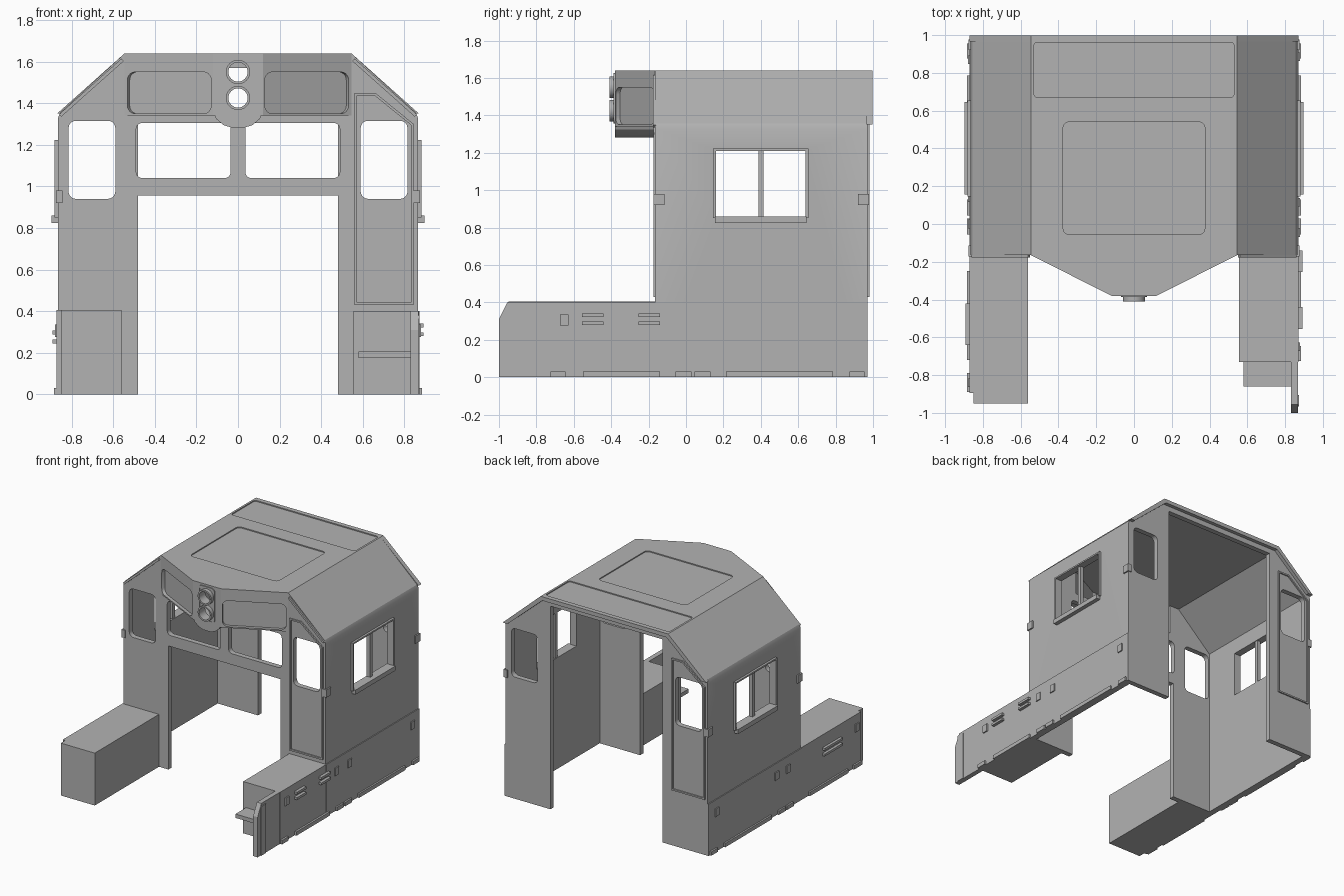
import bpy, bmesh, math
from mathutils import Vector

old = bpy.data.objects.get("Cube")
if old:
    bpy.data.objects.remove(old, do_unlink=True)

GREY = bpy.data.materials.new("plain_grey")
GREY.use_nodes = True
GREY.diffuse_color = (0.45, 0.45, 0.45, 1)
GREY.node_tree.nodes["Principled BSDF"].inputs["Base Color"].default_value = (0.45, 0.45, 0.45, 1)

FRONT, BACK, SIDE = -0.165, 0.97, 0.865


def place(axis, p, t):
    u, v = p
    return {"x": (t, u, v), "y": (u, t, v), "z": (u, v, t)}[axis]


def finish(name, bm):
    bmesh.ops.recalc_face_normals(bm, faces=bm.faces[:])
    mesh = bpy.data.meshes.new(name)
    bm.to_mesh(mesh)
    bm.free()
    mesh.materials.append(GREY)
    ob = bpy.data.objects.new(name, mesh)
    bpy.context.collection.objects.link(ob)
    return ob


def prism(name, axis, pts, a, b):
    """Extrude a flat outline along an axis from a to b."""
    bm = bmesh.new()
    lo = [bm.verts.new(place(axis, p, a)) for p in pts]
    hi = [bm.verts.new(place(axis, p, b)) for p in pts]
    bm.faces.new(lo)
    bm.faces.new(hi)
    for i in range(len(pts)):
        j = (i + 1) % len(pts)
        bm.faces.new((lo[i], lo[j], hi[j], hi[i]))
    return finish(name, bm)


def ring(name, axis, outer, inner, a, b):
    """Frame between two outlines that have the same point count."""
    bm = bmesh.new()
    loops = [[bm.verts.new(place(axis, p, t)) for p in pts]
             for pts, t in ((outer, a), (outer, b), (inner, b), (inner, a))]
    for k in range(4):
        p, q = loops[k], loops[(k + 1) % 4]
        for i in range(len(outer)):
            j = (i + 1) % len(outer)
            bm.faces.new((p[i], p[j], q[j], q[i]))
    return finish(name, bm)


def rect(u0, u1, v0, v1, r=0):
    u0, u1 = sorted((u0, u1))
    if not r:
        return [(u0, v0), (u1, v0), (u1, v1), (u0, v1)]
    pts = []
    corners = ((u1 - r, v1 - r), (u0 + r, v1 - r), (u0 + r, v0 + r), (u1 - r, v0 + r))
    for k, (cu, cv) in enumerate(corners):
        for i in range(6):
            t = math.pi / 2 * (k + i / 5)
            pts.append((cu + r * math.cos(t), cv + r * math.sin(t)))
    return pts


def circle(u, v, r, n=32):
    return [(u + r * math.cos(2 * math.pi * i / n), v + r * math.sin(2 * math.pi * i / n)) for i in range(n)]


def box(name, x0, x1, y0, y1, z0, z1):
    return prism(name, "z", rect(x0, x1, y0, y1), z0, z1)


def mirrored(half):
    return half + [(-u, v) for u, v in reversed(half)]


def combine(target, tool, op="DIFFERENCE"):
    """Apply a boolean and discard the tool."""
    tool.hide_render = True
    mod = target.modifiers.new("shape", "BOOLEAN")
    mod.operation, mod.solver, mod.object = op, "EXACT", tool
    bpy.context.view_layer.objects.active = target
    bpy.ops.object.modifier_apply(modifier=mod.name)
    bpy.data.objects.remove(tool, do_unlink=True)


# Cab body: hull, pointed brow and rounded chin
cab = prism("cab_shell", "y", mirrored([(SIDE, 0), (SIDE, 1.33), (0.855, 1.355), (0.545, 1.64)]), FRONT, BACK)
brow = prism("brow", "z", mirrored([(0.545, -0.1), (0.545, FRONT), (0.12, -0.38)]), 1.34, 1.64)
combine(cab, brow, "UNION")
chin = prism("chin", "y", mirrored([(0.12, 1.36), (0.105, 1.325), (0.07, 1.295), (0.03, 1.282)]), -0.38, -0.13)
combine(cab, chin, "UNION")

# Hollow interior, end openings and windows
cuts = [
    ("y", mirrored([(0.825, -0.1), (0.825, 1.33), (0.53, 1.6)]), -0.125, 0.93),
    ("z", mirrored([(0.45, -0.1), (0.45, -0.16), (0.11, -0.335)]), 1.37, 1.6),
    ("y", rect(-0.48, 0.48, -0.1, 0.955), -0.3, 0.1),
    ("y", rect(-0.48, 0.48, -0.1, 1.57), 0.8, 1.2),
    ("z", rect(-0.375, 0.375, -0.055, 0.54, 0.03), 1.632, 1.7),
    ("z", rect(-0.53, 0.53, 0.67, 0.962, 0.02), 1.632, 1.7),
    ("x", rect(0.16, 0.64, 0.86, 1.21), -1.1, 1.1),
]
for s in (-1, 1):
    cuts.append(("y", rect(s * 0.035, s * 0.49, 1.04, 1.305, 0.03), -0.17, 0.1))
    cuts.append(("y", rect(s * 0.59, s * 0.815, 0.94, 1.315, 0.035), -0.4, 1.2))
for z in (1.425, 1.55):
    cuts.append(("y", circle(0, z, 0.046), -0.5, -0.25))
for axis, pts, a, b in cuts:
    combine(cab, prism("cutter", axis, pts, a, b))

# Recessed boards on the angled brow faces
for s in (-1, 1):
    cutter = prism("board_cutter", "y", rect(s * 0.01, s * 0.462, 1.35, 1.55, 0.04), -0.1, 0.025)
    cutter.location = Vector((s * 0.12, -0.38, 0))
    cutter.rotation_euler.z = s * math.atan2(0.215, 0.425)
    bpy.context.view_layer.update()
    combine(cab, cutter)

# Headlights and their surround
ring("headlight_surround", "y", rect(-0.07, 0.07, 1.355, 1.625, 0.03),
     rect(-0.06, 0.06, 1.365, 1.615, 0.025), -0.387, -0.379)
for label, z in (("lower", 1.425), ("upper", 1.55)):
    ring(label + "_headlight_rim", "y", circle(0, z, 0.058), circle(0, z, 0.046), -0.41, -0.37)

# Roof overhang at the back
prism("rear_roof_lip", "y",
      [(0.87, 1.35), (0.545, 1.64), (-0.545, 1.64), (-0.87, 1.35),
       (-0.83, 1.35), (-0.53, 1.61), (0.53, 1.61), (0.83, 1.35)], 0.965, 0.998)

# Doors: front one on the left, back one on the right
door_out = [(0.56, 0.43), (0.56, 1.45), (0.66, 1.45), (0.845, 1.3), (0.845, 0.43)]
door_in = [(0.572, 0.442), (0.572, 1.438), (0.655, 1.438), (0.833, 1.294), (0.833, 0.442)]
ring("front_door_rim", "y", door_out, door_in, FRONT - 0.01, FRONT + 0.005)
ring("back_door_rim", "y", [(-u, v) for u, v in door_out], [(-u, v) for u, v in door_in], BACK - 0.005, BACK + 0.01)

for s, side in ((1, "left"), (-1, "right")):
    # Drip strips under the roof slope
    strip = [(s * 0.56, 1.615), (s * 0.86, 1.347), (s * 0.85, 1.335), (s * 0.55, 1.602)]
    prism(side + "_drip_strip", "y", strip, FRONT - 0.012, FRONT + 0.005)

    # Side window frame, mullion and sill
    ring(side + "_window_frame", "x", rect(0.145, 0.655, 0.85, 1.222), rect(0.16, 0.64, 0.86, 1.21), s * 0.86, s * 0.882)
    box(side + "_window_mullion", s * 0.83, s * 0.86, 0.387, 0.415, 0.85, 1.215)
    box(side + "_window_sill", s * 0.85, s * 0.897, 0.155, 0.645, 0.825, 0.86)

    # Corner brackets
    box(side + "_front_bracket", s * 0.845, s * 0.876, FRONT - 0.008, -0.115, 0.92, 0.98)
    box(side + "_back_bracket", s * 0.845, s * 0.876, 0.92, BACK + 0.008, 0.92, 0.98)

    # Lower side panel below the cab
    box(side + "_lower_panel", s * 0.86, s * 0.872, FRONT, BACK, 0, 0.4)

    # Latches, louvres and bottom lugs
    latches = (-0.65, -0.045, 0.115, 0.885) if s > 0 else (-0.84, 0, 0.14, 0.87)
    for y in latches:
        box(side + "_latch", s * 0.86, s * 0.88, y - 0.023, y + 0.023, 0.275, 0.335)
    louvres = ((-0.555, -0.44), (-0.255, -0.14)) if s > 0 else ((-0.64, -0.42),)
    for y0, y1 in louvres:
        for z in ((0.28, 0.322) if s > 0 else (0.245, 0.288)):
            box(side + "_louvre", s * 0.86, s * 0.893, y0, y1, z, z + 0.018)
    lugs = [(-0.055, 0.03), (0.045, 0.13), (0.215, 0.785), (0.875, 0.955)]
    lugs += [(-0.725, -0.645), (-0.55, -0.14)] if s > 0 else [(-0.89, -0.79), (-0.72, -0.25)]
    for y0, y1 in lugs:
        box(side + "_bottom_lug", s * 0.86, s * 0.885, y0, y1, 0, 0.03)

# Low side boxes ahead of the cab
box("left_side_box", 0.555, 0.87, -0.73, FRONT, 0, 0.4)
box("right_side_box", -0.85, -0.56, -0.95, FRONT, 0, 0.405)
box("right_box_panel", -0.872, -0.84, -0.895, FRONT, 0, 0.405)

# Left end plate with cover strip, and step
prism("left_end_plate", "x", [(-1, 0), (-1, 0.31), (-0.955, 0.4), (-0.73, 0.4), (-0.73, 0)], 0.83, 0.868)
box("left_end_strip", 0.865, 0.874, -0.965, -0.905, 0, 0.38)
box("left_step", 0.58, 0.835, -0.86, -0.73, 0.175, 0.205)

# Keep edges crisp and curves smooth
bpy.ops.object.select_all(action="DESELECT")
for ob in bpy.context.collection.objects:
    if ob.type == "MESH":
        ob.select_set(True)
        bpy.context.view_layer.objects.active = ob
bpy.ops.object.shade_smooth_by_angle(angle=math.radians(25))
